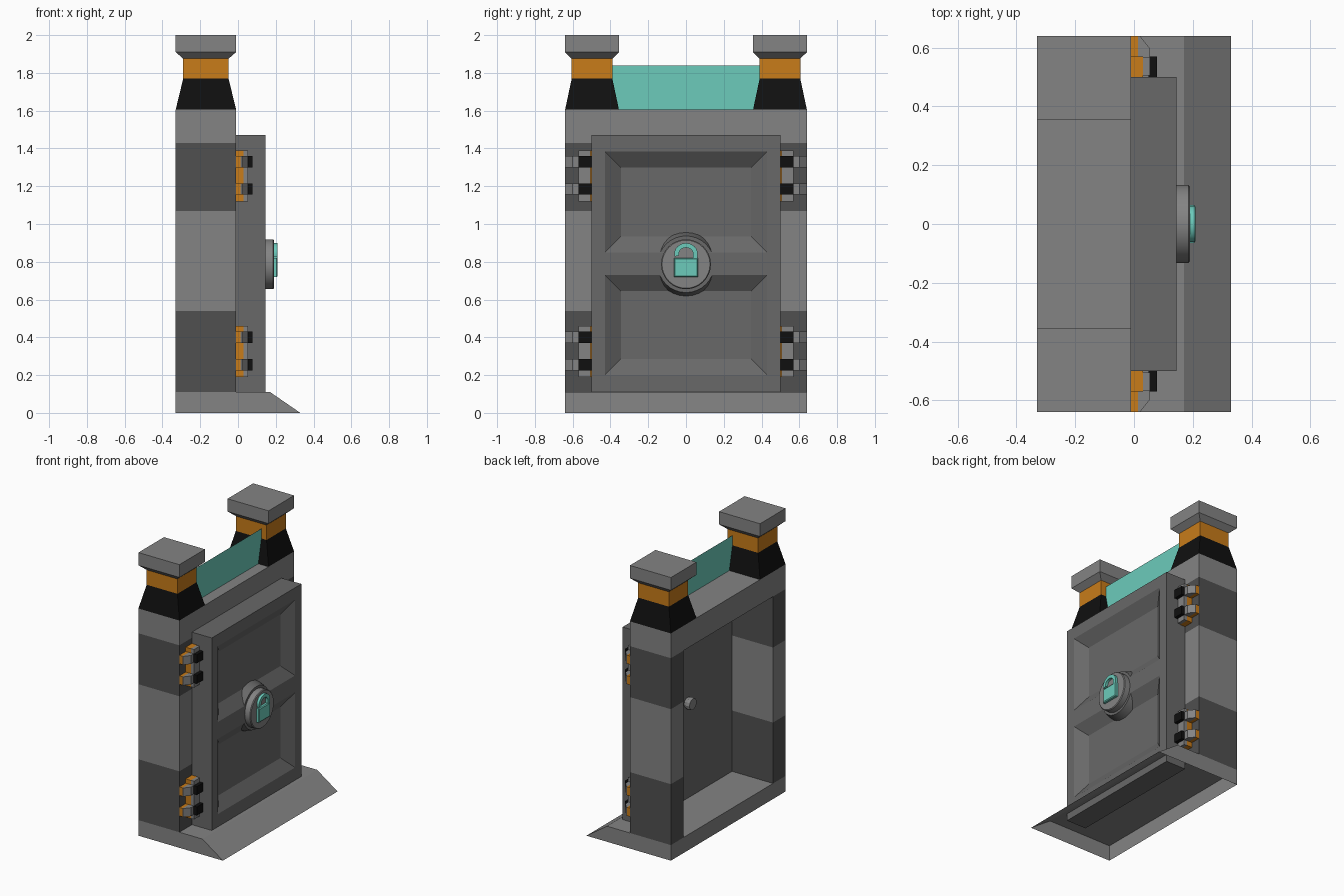
import bpy, bmesh, math

if "Cube" in bpy.data.objects:
    bpy.data.objects.remove(bpy.data.objects["Cube"])


def material(name, r, g, b):
    m = bpy.data.materials.new(name)
    m.diffuse_color = (r, g, b, 1)
    m.use_nodes = True
    m.node_tree.nodes["Principled BSDF"].inputs["Base Color"].default_value = m.diffuse_color
    return m


GREY = material("light_grey", .23, .23, .23)
MID = material("door_grey", .14, .14, .14)
DARK = material("dark_grey", .08, .08, .08)
BLACK = material("black", .005, .005, .005)
ORANGE = material("orange", .58, .2, .01)
TEAL = material("teal", .15, .6, .5)


def finish(name, bm, mat, smooth=False):
    bmesh.ops.recalc_face_normals(bm, faces=bm.faces)
    me = bpy.data.meshes.new(name)
    bm.to_mesh(me)
    bm.free()
    ob = bpy.data.objects.new(name, me)
    bpy.context.collection.objects.link(ob)
    me.materials.append(mat)
    if smooth:
        bpy.ops.object.select_all(action='DESELECT')
        ob.select_set(True)
        bpy.context.view_layer.objects.active = ob
        bpy.ops.object.shade_smooth_by_angle(angle=math.radians(35))
    return ob


def loft(name, rings, mat, start=True, end=True, smooth=False):
    """Skin a list of equal-length point rings, with optional end caps."""
    bm = bmesh.new()
    vs = [[bm.verts.new(p) for p in ring] for ring in rings]
    n = len(vs[0])
    for a, b in zip(vs, vs[1:]):
        for i in range(n):
            j = (i + 1) % n
            bm.faces.new((a[i], a[j], b[j], b[i]))
    if start:
        bm.faces.new(vs[0][::-1])
    if end:
        bm.faces.new(vs[-1])
    return finish(name, bm, mat, smooth)


def rect(cx, cy, hx, hy, z):
    return [(cx - hx, cy - hy, z), (cx + hx, cy - hy, z), (cx + hx, cy + hy, z), (cx - hx, cy + hy, z)]


def box(name, x0, x1, y0, y1, z0, z1, mat, caps=True):
    c = ((x0 + x1) / 2, (y0 + y1) / 2, abs(x1 - x0) / 2, abs(y1 - y0) / 2)
    return loft(name, [rect(*c, z0), rect(*c, z1)], mat, caps, caps)


def circle(x, r, n=32, cz=.787):
    return [(x, r * math.cos(2 * math.pi * i / n), cz + r * math.sin(2 * math.pi * i / n)) for i in range(n)]


# Threshold with front ramp, open underneath
bm = bmesh.new()
profile = [(.33, 0), (.17, .11), (-.33, .11), (-.33, 0)]
ends = [[bm.verts.new((x, y, z)) for x, z in profile] for y in (-.64, .64)]
for e in ends:
    bm.faces.new(e)
for i in range(3):
    bm.faces.new((ends[0][i], ends[0][i + 1], ends[1][i + 1], ends[1][i]))
finish("threshold", bm, GREY)

# Banded side posts, lintel
for s, side in ((-1, "left"), (1, "right")):
    for k, (z0, z1, mat) in enumerate(((.11, .54, DARK), (.54, 1.07, GREY), (1.07, 1.43, DARK))):
        box(f"post_{side}_{k}", -.33, -.01, s * .5, s * .64, z0, z1, mat, caps=False)
box("lintel", -.33, -.01, -.64, .64, 1.43, 1.605, GREY)

# Turrets on the lintel
for s, side in ((-1, "left"), (1, "right")):
    c = (-.17, s * .4975)
    big, small = (.16, .1425), (.12, .1075)
    loft(f"turret_base_{side}", [rect(*c, *big, 1.605), rect(*c, *small, 1.77)], BLACK, False, False)
    loft(f"turret_band_{side}", [rect(*c, *small, 1.77), rect(*c, *small, 1.875)], ORANGE, False, False)
    loft(f"turret_cap_{side}", [rect(*c, *small, 1.875), rect(*c, *big, 1.91), rect(*c, *big, 2)], GREY)

# Thin screen between the turrets
bm = bmesh.new()
bm.faces.new([bm.verts.new((-.09, y, z)) for y, z in ((-.39, 1.605), (.39, 1.605), (.39, 1.84), (-.39, 1.84))])
finish("screen", bm, TEAL)

# Door slab with two sunken panels
bm = bmesh.new()
ys, zs = (-.5, -.43, .43, .5), (.06, .2, .73, .85, 1.385, 1.47)
grid = [[bm.verts.new((.145, y, z)) for y in ys] for z in zs]
panels = []
for r in range(5):
    for c in range(3):
        f = bm.faces.new((grid[r][c], grid[r][c + 1], grid[r + 1][c + 1], grid[r + 1][c]))
        if c == 1 and r in (1, 3):
            panels.append(f)
bm.normal_update()
bmesh.ops.inset_individual(bm, faces=panels, thickness=.085, use_even_offset=True)
for f in panels:
    for v in f.verts:
        v.co.x = .09
rim = [e for e in bm.edges if e.is_boundary]
new = bmesh.ops.extrude_edge_only(bm, edges=rim)["geom"]
for v in new:
    if isinstance(v, bmesh.types.BMVert):
        v.co.x = -.01
bmesh.ops.holes_fill(bm, edges=[e for e in new if isinstance(e, bmesh.types.BMEdge) and e.is_boundary], sides=0)
finish("door", bm, MID)

# Lock boss, lock disc and rear knob
loft("lock_boss", [circle(.085, .17), circle(.1445, .15)], MID, smooth=True)
loft("lock_disc", [circle(.14, .132), circle(.185, .132), circle(.19, .127)], GREY, smooth=True)
loft("rear_knob", [circle(-.005, .035, 12), circle(-.035, .045, 12), circle(-.055, .04, 12)], GREY)

# Padlock emblem: body and open shackle
def plate(x, y, z, h, w):
    return [(x, -y, z), (x, y, z), (x, y, z + h), (x, -y, z + h)]


loft("padlock_body", [plate(.185, .064, .72, .1, 0), plate(.205, .064, .72, .1, 0),
                      plate(.21, .058, .726, .088, 0)], TEAL)
path = [(.05, .815, 0)] + [(.05 * math.cos(a), .842 + .045 * math.sin(a), a)
                           for a in (math.pi * i / 12 for i in range(14))]
rings = []
for y, z, a in path:
    dy, dz, t = math.cos(a), math.sin(a), .012
    rings.append([(.185, y - t * dy, z - t * dz), (.185, y + t * dy, z + t * dz),
                  (.208, y + t * dy, z + t * dz), (.208, y - t * dy, z - t * dz)])
loft("padlock_shackle", rings, TEAL, smooth=True)

# Four hinges, each with two clamps
for s, side in ((-1, "left"), (1, "right")):
    for z, level in ((.19, "lower"), (1.12, "upper")):
        tag = f"{side}_{level}"
        box(f"hinge_plate_{tag}", -.01, .03, s * .5, s * .57, z, z + .27, ORANGE)
        box(f"hinge_cover_{tag}", .03, .054, s * .505, s * .568, z, z + .27, GREY)
        for k, zc in enumerate((z + .065, z + .21)):
            box(f"hinge_strap_{tag}_{k}", -.01, .014, s * .56, s * .64, zc - .03, zc + .03, ORANGE)
            outline = [(.014, .56), (.014, .64), (.02, .64), (.052, .6), (.052, .56)]
            loft(f"hinge_clamp_{tag}_{k}", [[(x, s * y, zc + d) for x, y in outline] for d in (-.03, .03)], GREY)
            box(f"hinge_bolt_{tag}_{k}", .05, .078, s * .5, s * .57, zc - .03, zc + .03, BLACK)
